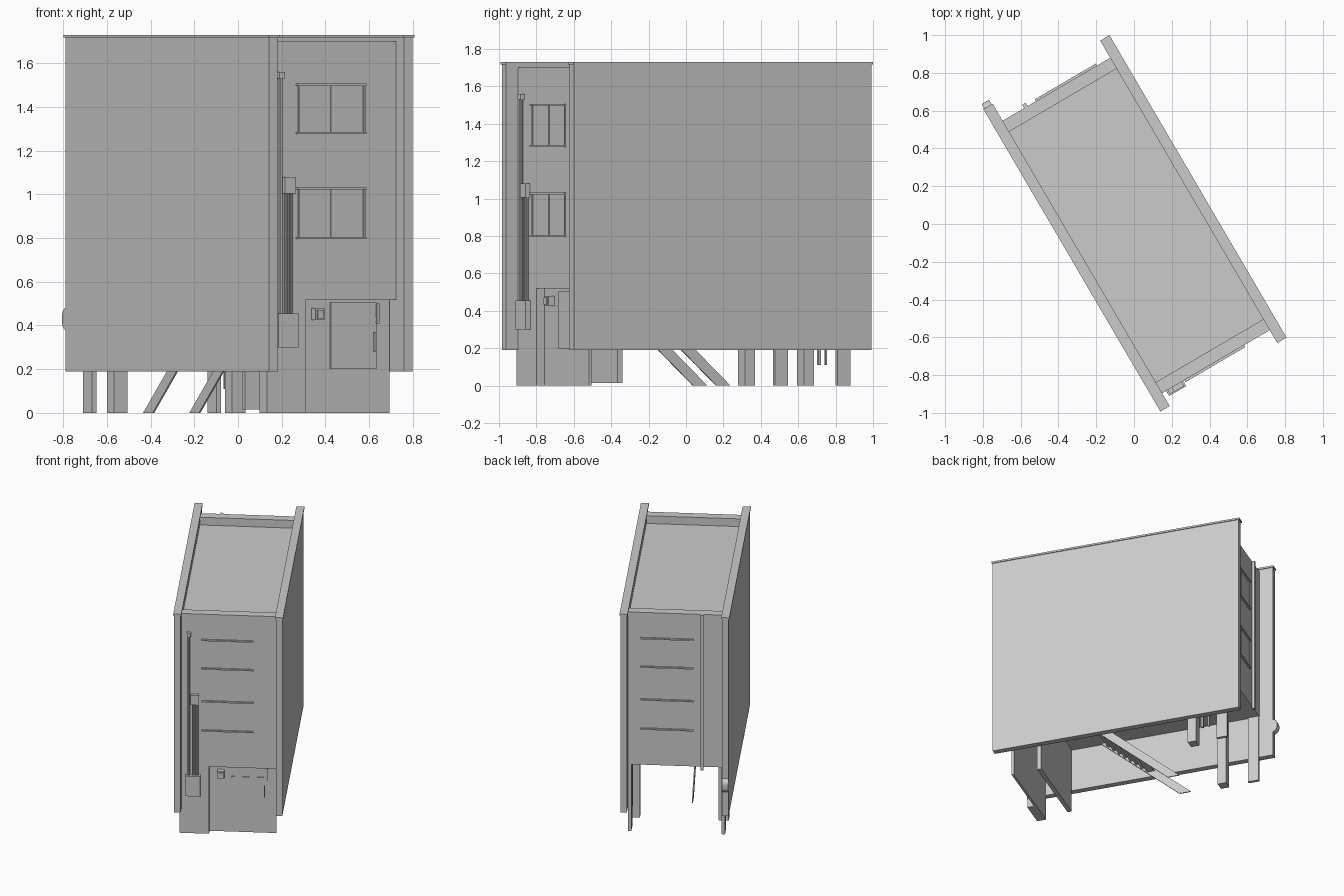
import bpy, bmesh, math
from mathutils import Matrix

if "Cube" in bpy.data.objects:
    bpy.data.objects.remove(bpy.data.objects["Cube"])

# The whole building is turned on its plot; parts are laid out in (u = width, v = depth, z)
TURN = Matrix.Rotation(math.radians(30.35), 4, 'Z')

grey = bpy.data.materials.new("plain_grey")
grey.diffuse_color = (0.6, 0.6, 0.6, 1)
grey.use_nodes = True
grey.node_tree.nodes["Principled BSDF"].inputs["Base Color"].default_value = grey.diffuse_color


def finish(name, bm):
    bmesh.ops.recalc_face_normals(bm, faces=bm.faces)
    bm.transform(TURN)
    me = bpy.data.meshes.new(name)
    bm.to_mesh(me)
    bm.free()
    me.materials.append(grey)
    ob = bpy.data.objects.new(name, me)
    bpy.context.collection.objects.link(ob)
    return ob


def add_box(bm, u, v, z):
    m = Matrix.Translation([(a[0] + a[1]) / 2 for a in (u, v, z)])
    m = m @ Matrix.Diagonal([a[1] - a[0] for a in (u, v, z)] + [1])
    bmesh.ops.create_cube(bm, size=1, matrix=m)


def boxes(name, *parts):
    bm = bmesh.new()
    for p in parts:
        add_box(bm, *p)
    return finish(name, bm)


def pipe(name, u, v, z0, z1, r):
    bm = bmesh.new()
    bmesh.ops.create_cone(bm, cap_ends=True, segments=8, radius1=r, radius2=r, depth=z1 - z0,
                          matrix=Matrix.Translation((u, v, (z0 + z1) / 2)))
    return finish(name, bm)


def prism(name, vz, u0, u1):
    """Extrude a (v, z) outline across the width."""
    bm = bmesh.new()
    f = bm.faces.new([bm.verts.new((u0, v, z)) for v, z in vz])
    r = bmesh.ops.extrude_face_region(bm, geom=[f])
    bmesh.ops.translate(bm, vec=(u1 - u0, 0, 0),
                        verts=[g for g in r["geom"] if isinstance(g, bmesh.types.BMVert)])
    return finish(name, bm)


# Party walls with overhanging copings
for side, u0, u1 in (("left", -.375, -.33), ("right", .342, .387)):
    boxes(side + "_party_wall", ((u0, u1), (-.921, .922), (.19, 1.717)))
    boxes(side + "_coping", ((u0 - .006, u1 + .006), (-.927, .928), (1.717, 1.73)))

# Front and back facades, rising above the roof as parapets
U = (-.343, .343)
boxes("front_facade", (U, (-.848, -.781), (.52, 1.70)))
boxes("back_facade", (U, (.756, .823), (.52, 1.70)))
boxes("roof", (U, (-.781, .756), (1.60, 1.64)))
boxes("first_floor_slab", (U, (-.781, .756), (.52, .56)))

# Ground floor front: flush pier, recessed entrance wall, inner cross wall
boxes("front_pier", ((-.343, -.135), (-.848, -.781), (0, .52)))
boxes("entrance_wall", ((-.135, .335), (-.798, -.781), (0, .52)))
boxes("cross_wall", ((-.32, .32), (-.612, -.581), (.015, .52)))

# Columns standing in the open ground floor
for side, s in (("left", -1), ("right", 1)):
    for pos, u, v, w, d in (("rear", .33, .779, .023, .08), ("middle", .313, .558, .072, .062)):
        boxes(f"{side}_{pos}_column",
              ((s * u - w / 2, s * u + w / 2), (v - d / 2, v + d / 2), (0, .52)))

# Stair: two thin stringers and the upper treads
SLOPE = .19 / .215
top_v = .27 - .52 / SLOPE
for side, u in (("left", -.315), ("right", -.07)):
    prism(side + "_stair_stringer",
          [(.228, 0), (.315, 0), (top_v + .045, .52), (top_v - .042, .52)], u - .004, u + .004)
treads = []
for i in range(8):
    z = .22 + i * .037
    v = .27 - z / SLOPE
    treads += [((-.315, -.07), (v - .035, v + .02), (z, z + .007)),
               ((-.315, -.07), (v - .035, v - .029), (z, z + .037))]
boxes("stair_treads", *treads)

# Short pipes hanging under the floor by the right wall
for i, (v, w) in enumerate(((.63, .016), (.675, .01))):
    boxes(f"hanging_pipe_{i + 1}", ((.322, .322 + w), (v - w / 2, v + w / 2), (.11, .52)))


# Windows: raised thin frame, central mullion, hood and sill
def window(name, u0, u1, z0, z1, face, out):
    def depth(d):
        return tuple(sorted((face, face + out * d)))
    t, mid = .008, (u0 + u1) / 2
    boxes(name,
          ((u0, u0 + t), depth(.006), (z0, z1)), ((u1 - t, u1), depth(.006), (z0, z1)),
          ((mid - t / 2, mid + t / 2), depth(.004), (z0, z1)),
          ((u0 - .01, u1 + .004), depth(.012), (z1 - .008, z1 + .002)),
          ((u0 - .01, u1 + .004), depth(.012), (z0 - .004, z0 + .006)))


for level, z0, z1 in (("lower", .80, 1.03), ("upper", 1.28, 1.505)):
    window(f"front_{level}_window", -.178, .175, z0, z1, -.848, -1)
    window(f"back_{level}_window", -.11, .25, z0, z1, .823, 1)

# Back downpipe
boxes("back_downpipe", ((-.192, -.17), (.823, .843), (.50, 1.70)))

# Front service pipes and boxes
pipe("tall_service_pipe", -.276, -.859, .44, 1.54, .009)
boxes("service_pipe_head", ((-.29, -.262), (-.873, -.848), (1.53, 1.56)))
boxes("junction_box", ((-.262, -.205), (-.875, -.848), (1.005, 1.08)))
boxes("meter_box", ((-.30, -.195), (-.88, -.848), (.30, .455)))
for i in range(3):
    pipe(f"cable_pipe_{i + 1}", -.25 + i * .017, -.857, .45, 1.01, .006)

# Entrance: wall unit, shutter door, rail and handle
boxes("entrance_wall_unit", ((-.078, -.03), (-.835, -.798), (.425, .48)),
      ((-.07, -.038), (-.842, -.835), (.433, .472)))
boxes("entrance_door", ((.022, .265), (-.804, -.798), (.20, .505)))
boxes("door_rail", ((.02, .27), (-.808, -.804), (.42, .432)))
boxes("door_handle", ((.248, .256), (-.816, -.804), (.28, .37)))
boxes("door_side_latch", ((.262, .276), (-.812, -.798), (.41, .50)))

# Rounded lamp on the back end of the left wall
arc = [(.922 + .035 * math.sin(a), .43 - .05 * math.cos(a))
       for a in (math.pi * k / 8 for k in range(9))]
arc = [(min(v, .955), z) for v, z in arc]
prism("wall_end_lamp", arc, -.375, -.33)
